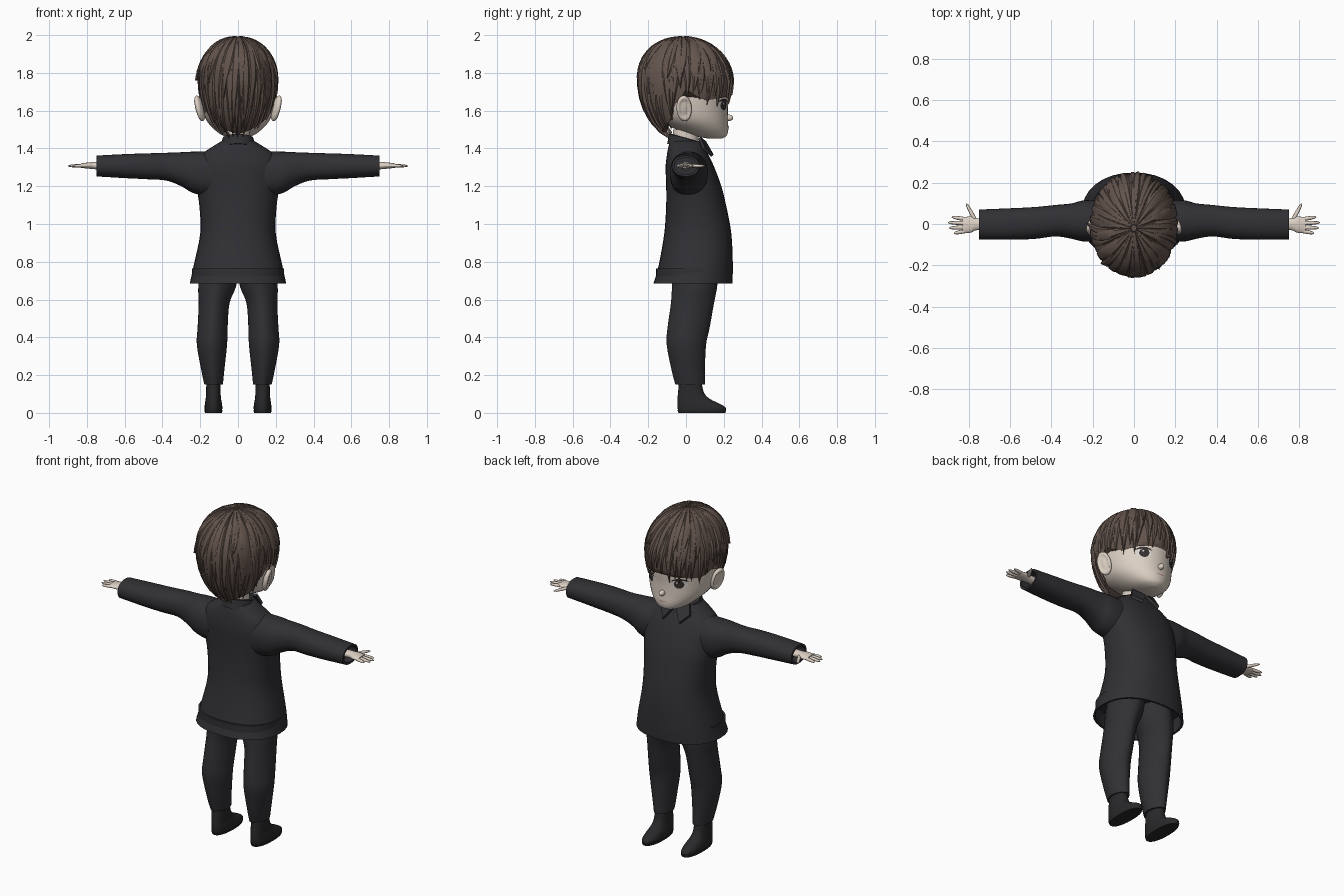
import bpy, bmesh, math, random
from mathutils import Vector

random.seed(4)
if "Cube" in bpy.data.objects:
    bpy.data.objects.remove(bpy.data.objects["Cube"])


def material(name, rgb):
    m = bpy.data.materials.new(name)
    m.use_nodes = True
    m.diffuse_color = (*rgb, 1)
    m.node_tree.nodes["Principled BSDF"].inputs["Base Color"].default_value = (*rgb, 1)
    return m


SKIN = material("skin", (0.72, 0.63, 0.55))
HAIR = material("brown hair", (0.125, 0.088, 0.073))
SUIT = material("charcoal cloth", (0.03, 0.03, 0.035))
SHOE = material("black leather", (0.022, 0.021, 0.023))
WHITE = material("eye white", (0.7, 0.68, 0.66))
IRIS = material("dark iris", (0.035, 0.028, 0.028))
LIP = material("lip pink", (0.5, 0.3, 0.26))


def finish(bm, name, mat, angle=40):
    bmesh.ops.recalc_face_normals(bm, faces=bm.faces)
    mesh = bpy.data.meshes.new(name)
    bm.to_mesh(mesh)
    bm.free()
    mesh.materials.append(mat)
    ob = bpy.data.objects.new(name, mesh)
    bpy.context.collection.objects.link(ob)
    bpy.ops.object.select_all(action='DESELECT')
    ob.select_set(True)
    bpy.context.view_layer.objects.active = ob
    bpy.ops.object.shade_smooth_by_angle(angle=math.radians(angle))
    return ob


def skin_rings(bm, rings):
    """Join rings of points into a closed tube."""
    vs = [[bm.verts.new(p) for p in r] for r in rings]
    n = len(vs[0])
    for a, b in zip(vs, vs[1:]):
        for i in range(n):
            bm.faces.new((a[i], a[(i + 1) % n], b[(i + 1) % n], b[i]))
    bm.faces.new(vs[0])
    bm.faces.new(vs[-1])


def smooth_rows(rows, steps=4):
    """Catmull-Rom subdivision of rows of numbers."""
    out = []
    for i in range(len(rows) - 1):
        quad = [rows[max(i - 1, 0)], rows[i], rows[i + 1], rows[min(i + 2, len(rows) - 1)]]
        for s in range(steps):
            t = s / steps
            out.append([0.5 * (2 * b + (c - a) * t + (2 * a - 5 * b + 4 * c - d) * t ** 2
                               + (3 * b - a - 3 * c + d) * t ** 3) for a, b, c, d in zip(*quad)])
    return out + [list(rows[-1])]


def oval(row, axis='z', power=2.0, n=32):
    """Row: station, then low and high limits of the two cross axes."""
    s, a0, a1, b0, b1 = row
    pts = []
    for i in range(n):
        c, d = math.cos(math.tau * i / n), math.sin(math.tau * i / n)
        u = (a0 + a1) / 2 + (a1 - a0) / 2 * math.copysign(abs(c) ** (2 / power), c)
        v = (b0 + b1) / 2 + (b1 - b0) / 2 * math.copysign(abs(d) ** (2 / power), d)
        pts.append((u, v, s) if axis == 'z' else (s, u, v))
    return pts


def loft(name, rows, mat, axis='z', power=2.0, hollow=0, mirror=1, angle=40):
    rows = smooth_rows(rows)
    if hollow:  # fold the first opening inwards
        s, a0, a1, b0, b1 = rows[0]
        e = 0.012
        rim = [s, a0 + e, a1 - e, b0 + e, b1 - e]
        rows = [[s + hollow] + rim[1:], rim] + rows
    bm = bmesh.new()
    skin_rings(bm, [[(x * mirror, y, z) for x, y, z in oval(r, axis, power)] for r in rows])
    return finish(bm, name, mat, angle)


# Head
FACE = smooth_rows([(1.452, -.03, .03, .12, .19), (1.468, -.08, .08, .04, .215), (1.5, -.125, .125, -.05, .224),
                    (1.55, -.168, .168, -.14, .222), (1.62, -.19, .19, -.2, .222), (1.7, -.195, .195, -.22, .228),
                    (1.8, -.185, .185, -.21, .215), (1.9, -.12, .12, -.14, .14)])
bm = bmesh.new()
skin_rings(bm, [oval(r, n=48) for r in FACE])
finish(bm, "head", SKIN, 60)


def face_y(x, z):
    for a, b in zip(FACE, FACE[1:]):
        if a[0] <= z <= b[0]:
            t = (z - a[0]) / (b[0] - a[0])
            rx, y0, y1 = [a[k] + (b[k] - a[k]) * t for k in (2, 3, 4)]
            return (y0 + y1) / 2 + (y1 - y0) / 2 * math.sqrt(max(0, 1 - (x / rx) ** 2))


def face_plate(name, cx, cz, rx, rz, mat, lift, bend=0.0):
    """Thin oval following the curve of the face."""
    bm = bmesh.new()
    rings = []
    for k in (1, .75, .5, .25, .05):
        ring = []
        for i in range(24):
            u, v = k * math.cos(math.tau * i / 24), k * math.sin(math.tau * i / 24)
            x, z = cx + rx * u, cz + rz * v - bend * u * u
            ring.append((x, face_y(x, z) + lift, z))
        rings.append(ring)
    skin_rings(bm, rings)
    finish(bm, name, mat)


def ball(name, loc, size, mat):
    bm = bmesh.new()
    bmesh.ops.create_uvsphere(bm, u_segments=20, v_segments=14, radius=1)
    for v in bm.verts:
        v.co = Vector(loc) + Vector(size) * v.co
    return finish(bm, name, mat, 60)


for side, s in (("left", 1), ("right", -1)):
    face_plate(side + "_eye_white", s * .095, 1.628, .036, .026, WHITE, .003)
    face_plate(side + "_iris", s * .093, 1.628, .024, .026, IRIS, .005)
    face_plate(side + "_lash", s * .096, 1.657, .042, .006, IRIS, .006, .012)
    face_plate(side + "_glint", s * .093 + .008, 1.638, .005, .005, WHITE, .0075)
    face_plate(side + "_brow", s * .095, 1.695, .04, .005, HAIR, .004, .008)
    # Ear: a tilted oval with a hollowed outer side
    ear = ball(side + "_ear", (0, 0, 0), (.022, .042, .07), SKIN)
    for v in ear.data.vertices:
        if s * v.co.x > .015:
            v.co.x -= s * .014
    ear.location = (s * .203, -.01, 1.612)
    ear.rotation_euler = (.15, s * .22, s * .3)
face_plate("mouth", 0, 1.513, .026, .004, LIP, .003, -.003)
ball("nose", (0, .226, 1.562), (.015, .024, .017), SKIN)
loft("neck", [(1.36, -.06, .06, -.07, .06), (1.5, -.06, .06, -.07, .07)], SKIN)


# Hair: azimuth 0 is the front, drop 0 is the crown
def hair_point(phi, theta, grow=1.0):
    z = math.cos(theta)
    return Vector((.212 * math.sin(theta) * math.sin(phi) * grow,
                   .252 * math.sin(theta) * math.cos(phi) * grow - .02 * max(z, 0),
                   1.755 + (.235 if z > 0 else .325) * z * grow))


def hairline(phi):
    a = abs(math.degrees((phi + math.pi) % math.tau - math.pi))
    stops = [(0, 1.66), (35, 1.645), (62, 1.63), (76, 1.65), (90, 1.69), (102, 1.6), (118, 1.52), (150, 1.475), (180, 1.455)]
    for (a0, z0), (a1, z1) in zip(stops, stops[1:]):
        if a <= a1:
            return math.acos(max(-.94, (z0 + (z1 - z0) * (a - a0) / (a1 - a0) - 1.755) / .325))


bm = bmesh.new()
skin_rings(bm, [[hair_point(math.tau * i / 64, .03 + (hairline(math.tau * i / 64) - .1) * k / 20, .97)
                 for i in range(64)] for k in range(21)])
finish(bm, "hair_cap", HAIR, 60)


def lock(bm, phi, start, end, width, lift, sweep, flick=0.0):
    """Tapered strand with a ridge, lying on the scalp."""
    rings = []
    for k in range(13):
        t = k / 12
        theta = start + (end - start) * t
        p = phi + sweep * t * t
        w = width * (1 - t ** 3) + .004
        g = 1 + lift * math.sin(math.pi * min(1, t * .8 + .15)) + flick * t ** 4
        rings.append([hair_point(p - w, theta, g - .035), hair_point(p - w * .5, theta, g),
                      hair_point(p + w * .5, theta, g), hair_point(p + w, theta, g - .035),
                      hair_point(p, theta, g - .06)])
    skin_rings(bm, rings)


bm = bmesh.new()
for count, start, reach, width, lift in ((34, .1, 1.0, .13, .015), (26, .08, .9, .15, .03), (17, .06, .72, .19, .04)):
    for i in range(count):
        phi = math.tau * (i + random.uniform(-.25, .25)) / count
        lock(bm, phi, start, hairline(phi) * reach * random.uniform(.95, 1.05), width,
             lift * random.uniform(.6, 1.3), random.uniform(-.05, .2))
# Loose tips around the temples and crown
for phi, end in ((-1.7, 1.55), (-1.9, 1.35), (1.8, 1.5), (2.4, 1.3), (-2.5, 1.6), (.4, 1.3)):
    lock(bm, phi, .3, end, .1, .04, .15, .07)
finish(bm, "hair_locks", HAIR, 35)

# Jacket
loft("jacket_body", [(.685, -.255, .255, -.172, .245), (.78, -.235, .235, -.145, .248), (.95, -.2, .2, -.115, .24),
                     (1.1, -.205, .205, -.105, .212), (1.2, -.22, .22, -.105, .187), (1.3, -.222, .222, -.108, .15),
                     (1.36, -.2, .2, -.102, .122), (1.4, -.15, .15, -.095, .1), (1.44, -.085, .085, -.085, .085)],
     SUIT, power=2.3, hollow=.08)

# Collar band tilts down towards the front
bm = bmesh.new()
skin_rings(bm, [[(x, y, z - .28 * (y + .08)) for x, y, z in oval(r)] for r in
                [(1.42, -.1, .1, -.1, .115), (1.475, -.082, .082, -.088, .09), (1.478, -.07, .07, -.078, .078),
                 (1.44, -.068, .068, -.075, .075)]])
finish(bm, "collar_band", SUIT)

for side, s in (("left", 1), ("right", -1)):
    # Collar point
    bm = bmesh.new()
    outline = [(.004, .095, 1.425), (.075, .065, 1.45), (.095, .088, 1.395), (.055, .135, 1.355)]
    skin_rings(bm, [[(s * x, y + d, z + d) for x, y, z in outline] for d in (0, .012)])
    finish(bm, side + "_collar_point", SUIT)

    # Sleeve runs from cuff to shoulder
    loft(side + "_sleeve", [(.75, -.074, .07, 1.252, 1.362), (.6, -.076, .076, 1.243, 1.37), (.48, -.072, .082, 1.237, 1.374),
                            (.38, -.06, .092, 1.23, 1.377), (.3, -.072, .1, 1.2, 1.38), (.24, -.085, .115, 1.165, 1.383),
                            (.14, -.085, .115, 1.14, 1.385)], SUIT, axis='x', power=2.2, hollow=-.05, mirror=s)

    # Hand with four fingers and a thumb
    loft(side + "_palm", [(.68, -.03, .025, 1.285, 1.33), (.76, -.03, .027, 1.29, 1.328), (.79, -.042, .036, 1.293, 1.326),
                          (.83, -.045, .032, 1.297, 1.321)], SKIN, axis='x', mirror=s)
    fingers = [((.82, .024), (.882, .034)), ((.82, .004), (.9, .007)), ((.82, -.016), (.895, -.019)),
               ((.82, -.035), (.872, -.045)), ((.768, .018), (.812, .1))]
    bm = bmesh.new()
    for (x0, y0), (x1, y1) in fingers:
        start, along = Vector((x0, y0, 1.309)), Vector((x1 - x0, y1 - y0, -.002))
        across = along.normalized().cross(Vector((0, 0, 1)))
        rings = []
        for t, r in ((0, .01), (.5, .0095), (.85, .007), (1, .002)):
            rings.append([start + along * t + across * r * math.cos(math.tau * i / 8)
                          + Vector((0, 0, r * .9 * math.sin(math.tau * i / 8))) for i in range(8)])
        skin_rings(bm, [[(s * p.x, p.y, p.z) for p in r] for r in rings])
    finish(bm, side + "_fingers", SKIN, 60)

    # Trousers with pressed creases
    loft(side + "_trouser_leg", [(.15, .08, .178, -.056, .1), (.22, .073, .193, -.075, .1), (.36, .058, .218, -.102, .106),
                                 (.45, .055, .214, -.098, .125), (.58, .045, .208, -.08, .148), (.67, .01, .21, -.075, .165),
                                 (.78, -.01, .19, -.08, .17)], SUIT, power=1.75, hollow=.04, mirror=s, angle=30)

    # Shoe with a thin sole
    loft(side + "_shoe", [(.012, .084, .176, -.042, .21), (.03, .083, .177, -.045, .208), (.05, .085, .175, -.046, .175),
                          (.075, .09, .171, -.045, .125), (.11, .092, .169, -.042, .094), (.18, .094, .167, -.036, .08)],
         SHOE, power=2.3, mirror=s)
    loft(side + "_sole", [(0, .085, .175, -.04, .208), (.014, .082, .178, -.045, .213)], SHOE, power=2.3, mirror=s)
